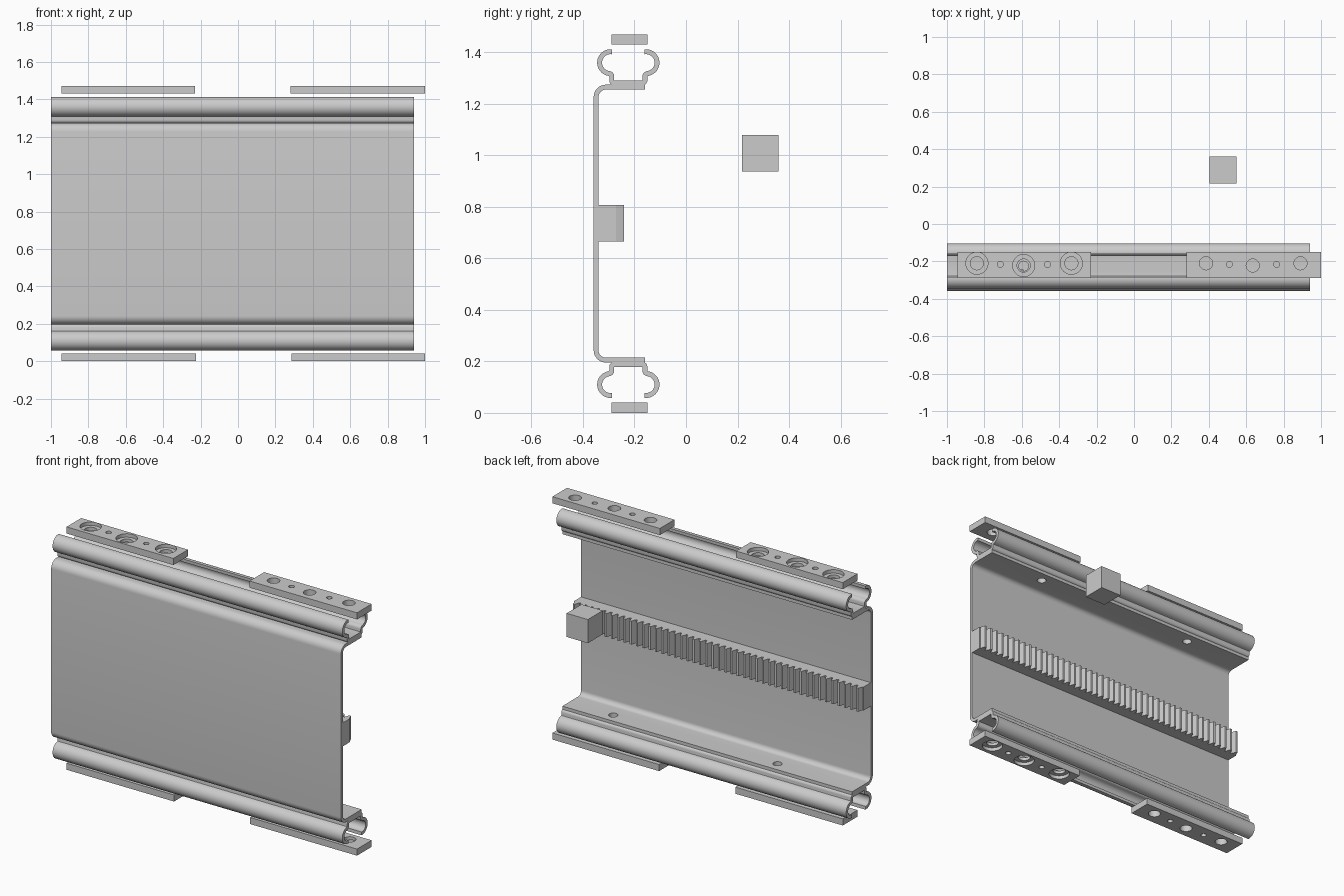
import bpy, bmesh, math
from mathutils import Vector

if "Cube" in bpy.data.objects:
    bpy.data.objects.remove(bpy.data.objects["Cube"])

X0, X1 = -1.0, 0.94      # extrusion length of panel, rails and rack
H = 1.47                 # total height, parts mirror about H / 2
YC = -0.224              # centre plane of the rails


def finish(name, bm):
    bmesh.ops.recalc_face_normals(bm, faces=bm.faces)
    mesh = bpy.data.meshes.new(name)
    bm.to_mesh(mesh)
    bm.free()
    ob = bpy.data.objects.new(name, mesh)
    bpy.context.collection.objects.link(ob)
    return ob


def box(name, x, y, z):
    bm = bmesh.new()
    bmesh.ops.create_cube(bm, size=1)
    for v in bm.verts:
        v.co = [a + (c + 0.5) * (b - a) for c, (a, b) in zip(v.co, (x, y, z))]
    return finish(name, bm)


def arc(cy, cz, r, a0, a1, n):
    return [(cy + r * math.cos(math.radians(a0 + (a1 - a0) * i / n)),
             cz + r * math.sin(math.radians(a0 + (a1 - a0) * i / n))) for i in range(n + 1)]


def sheet(name, path, t):
    """Sheet of thickness t following a (y, z) centreline, extruded along x."""
    pts = [Vector(p) for p in path]
    bm = bmesh.new()
    rings = []
    for i, p in enumerate(pts):
        d0 = (p - pts[i - 1]).normalized() if i else (pts[1] - p).normalized()
        d1 = (pts[i + 1] - p).normalized() if i < len(pts) - 1 else d0
        n0, n1 = Vector((-d0.y, d0.x)), Vector((-d1.y, d1.x))
        off = (n0 + n1) / (1 + n0.dot(n1)) * t / 2
        a, b = p + off, p - off
        rings.append([bm.verts.new(c) for c in
                      ((X0, *a), (X1, *a), (X1, *b), (X0, *b))])
    for r, s in zip(rings, rings[1:]):
        for k in range(4):
            bm.faces.new((r[k], r[(k + 1) % 4], s[(k + 1) % 4], s[k]))
    bm.faces.new(rings[0])
    bm.faces.new(rings[-1])
    return finish(name, bm)


def drill(ob, x, y, r, z0, z1):
    bm = bmesh.new()
    bmesh.ops.create_cone(bm, cap_ends=True, segments=32, radius1=r, radius2=r, depth=z1 - z0)
    bmesh.ops.translate(bm, verts=bm.verts, vec=(x, y, (z0 + z1) / 2))
    cutter = finish("cutter", bm)
    cutter.hide_render = True
    mod = ob.modifiers.new("hole", 'BOOLEAN')
    mod.operation, mod.solver, mod.object = 'DIFFERENCE', 'EXACT', cutter
    bpy.context.view_layer.objects.active = ob
    bpy.ops.object.modifier_apply(modifier=mod.name)
    bpy.data.objects.remove(cutter)


def smooth(ob):
    bpy.ops.object.select_all(action='DESELECT')
    ob.select_set(True)
    bpy.context.view_layer.objects.active = ob
    bpy.ops.object.shade_smooth_by_angle(angle=math.radians(30))


def flip(path):
    return [(y, H - z) for y, z in path]


# Channel-shaped carriage panel
upper = [(-0.16, 1.265)] + arc(-0.311, 1.227, 0.038, 90, 180, 8)
panel = sheet("carriage_panel", upper + flip(upper)[::-1], 0.019)

# Open-topped rail section
half = (arc(-0.293, 1.36, 0.0425, 82, 262, 20) + arc(-0.299, 1.307, 0.0105, 90, 0, 4)[1:]
        + arc(-0.2795, 1.291, 0.009, 180, 270, 4))
rail_path = half + [(2 * YC - y, z) for y, z in half[::-1]]

# Upper set, and lower set turned half a turn
for label, low in (("upper", False), ("lower", True)):
    mx = lambda x: 0.055 - x if low else x
    mz = lambda a, b: (H - b, H - a) if low else (a, b)

    rail = sheet(label + "_rail", flip(rail_path) if low else rail_path, 0.019)
    for x in (-0.59, 0.51):
        for ob in (rail, panel):
            drill(ob, mx(x), -0.225, 0.026, *mz(1.2, 1.33))
    smooth(rail)

    # Mounting plates: one counterbored, one plain
    for kind, a, b, holes in (("counterbored", -0.945, -0.23, (-0.84, -0.59, -0.335)),
                              ("plain", 0.28, 1.0, (0.385, 0.635, 0.89))):
        plate = box(f"{label}_{kind}_plate", sorted((mx(a), mx(b))),
                    (-0.29, -0.15), mz(1.43, H))
        for i, x in enumerate(holes):
            y = -0.222 if i == 1 else -0.21
            drill(plate, mx(x), y, 0.035, *mz(1.40, 1.50))
            if kind == "counterbored":
                drill(plate, mx(x), y, 0.059, *mz(1.449, 1.50))
        for x, x2 in zip(holes, holes[1:]):
            drill(plate, mx((x + x2) / 2), -0.216, 0.016, *mz(1.40, 1.50))
        smooth(plate)
smooth(panel)

# Toothed rack along the inside of the panel
teeth = 46
p = (X1 - X0) / teeth
outline = [(X0, -0.345), (X0, -0.271)]
for i in range(teeth):
    x = X0 + i * p
    outline += [(x + p * f, y) for f, y in
                ((0.12, -0.271), (0.36, -0.24), (0.64, -0.24), (0.88, -0.271))]
outline += [(X1, -0.271), (X1, -0.345)]
bm = bmesh.new()
face = bm.faces.new([bm.verts.new((x, y, 0.665)) for x, y in outline])
ext = bmesh.ops.extrude_face_region(bm, geom=[face], use_keep_orig=True)
bmesh.ops.translate(bm, vec=(0, 0, 0.142),
                    verts=[g for g in ext["geom"] if isinstance(g, bmesh.types.BMVert)])
finish("toothed_rack", bm)

# Separate block behind the panel
box("drive_block", (0.405, 0.547), (0.217, 0.36), (0.937, 1.08))
